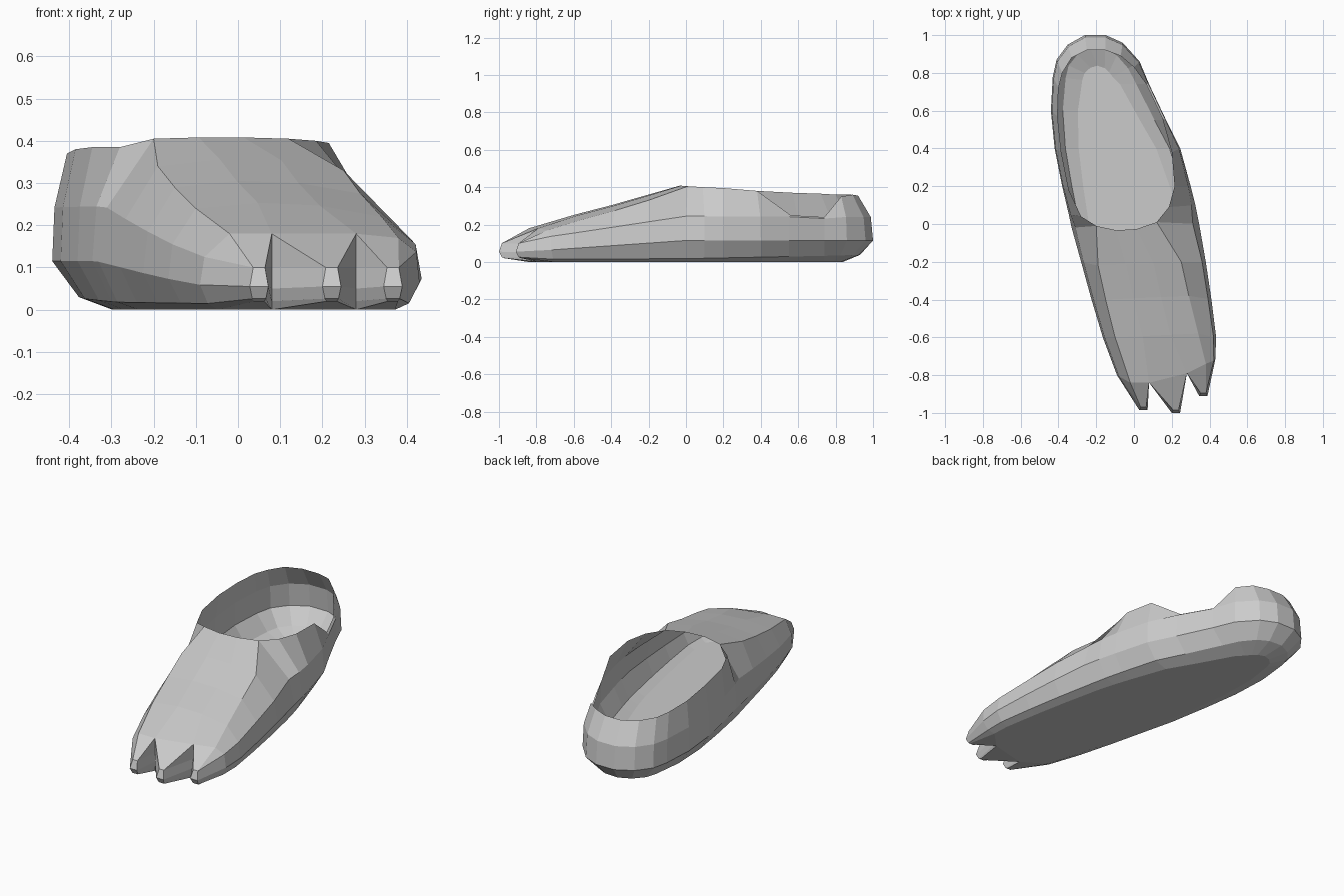
import bpy, bmesh
from mathutils import Vector

cube = bpy.data.objects.get("Cube")
if cube:
    bpy.data.objects.remove(cube)

# Wall columns from the left toe round the heel to the right toe:
# widest outline x, y, then top edge x, y, z
COLUMNS = [
    (.43, -.72, .38, -.74, .17), (.435, -.6, .34, -.58, .22), (.41, -.4, .29, -.38, .275),
    (.38, -.2, .25, -.2, .33), (.345, 0, .12, .01, .405), (.325, .1, .185, .09, .4),
    (.3, .2, .215, .2, .395), (.245, .4, .2, .38, .38), (.17, .55, .15, .56, .25),
    (.08, .74, .065, .74, .24), (.03, .86, 0, .83, .35), (-.06, .96, -.07, .89, .36),
    (-.15, 1, -.15, .92, .355), (-.26, 1, -.25, .92, .355), (-.35, .95, -.33, .88, .36),
    (-.41, .87, -.38, .8, .36), (-.43, .78, -.4, .72, .365), (-.44, .6, -.405, .57, .37),
    (-.42, .4, -.385, .38, .38), (-.38, .2, -.345, .18, .385), (-.345, .05, -.28, .04, .385),
    (-.33, -.02, -.2, -.01, .405), (-.28, -.2, -.19, -.22, .34), (-.225, -.4, -.15, -.4, .29),
    (-.165, -.6, -.1, -.6, .24), (-.09, -.8, -.02, -.84, .18),
]
ROWS = 5                                   # columns covered by the closed upper
NOTCHES = [(.28, -.79), (.08, -.84)]       # valleys between the claws
TIPS = [(.367, -.91), (.222, -1), (.05, -.985)]


def along(y, toe, middle, heel):
    """Blend a value from toe to heel."""
    return middle + (heel - middle) * y if y > 0 else middle + (toe - middle) * -y


bm = bmesh.new()


def vert(x, y, z):
    return bm.verts.new((x, y, z))


def face(*verts):
    bm.faces.new(verts)


def bridge(a, b):
    """Skin two neighbouring columns of points."""
    for i in range(min(len(a), len(b)) - 1):
        face(a[i], b[i], b[i + 1], a[i + 1])


def wall_column(ox, oy, tx, ty, tz):
    """Bottom, sole edge, widest line, side crease and top edge."""
    core_y = max(-.6, min(.75, oy))
    core = Vector((-.21 * core_y, core_y))
    out = Vector((ox, oy))
    inward = (core - out).normalized()
    sole = out + inward * along(oy, .02, .045, .075)
    bottom = sole + inward * along(oy, .03, .05, .1)
    crease = out.lerp(Vector((tx, ty)), .15)
    return [vert(*bottom, 0),
            vert(*sole, along(oy, .014, .018, .038)),
            vert(*out, along(oy, .045, .115, .115)),
            vert(*crease, min(along(oy, .095, .245, .24), tz - .008)),
            vert(tx, ty, tz)]


# Side walls and heel
walls = [wall_column(*c) for c in COLUMNS]
for a, b in zip(walls, walls[1:]):
    bridge(a, b)

# Valley columns between claws
valleys = [[vert(x, y, z) for z in (0, .02, .05, .1, .18)] for x, y in NOTCHES]

# Closed upper over the front of the foot
rows = [[walls[0][4], valleys[0][4], valleys[1][4], walls[-1][4]]]
for i in range(1, ROWS):
    left, right = walls[i][4], walls[-1 - i][4]
    last = i == ROWS - 1
    lift = Vector((0, -.03, .003)) if last else Vector((0, 0, .02))
    inner = [bm.verts.new(left.co.lerp(right.co, t / 3) + lift) for t in (1, 2)]
    rows.append([left, *inner, right])
for a, b in zip(rows, rows[1:]):
    bridge(a, b)

# Three claws, each between two base columns
bases = [walls[0], *valleys, walls[-1]]
for i, (x, y) in enumerate(TIPS):
    a, b = bases[i], bases[i + 1]
    tip_a, tip_b = [[vert(x + side * w, y + back, z) for w, back, z in
                     ((.012, .03, .02), (.016, .015, .026), (.022, 0, .055), (.014, .015, .1))]
                    for side in (1, -1)]
    bridge(a, tip_a)
    bridge(tip_a, tip_b)
    bridge(tip_b, b)
    face(a[4], a[3], tip_a[3])
    face(b[4], tip_b[3], b[3])
    face(a[4], tip_a[3], tip_b[3], b[4])
    face(a[0], b[0], tip_b[0], tip_a[0])

# Flat underside
face(*[w[0] for w in walls], valleys[1][0], valleys[0][0])

bmesh.ops.triangulate(bm, faces=[f for f in bm.faces if len(f.verts) > 4])
bmesh.ops.recalc_face_normals(bm, faces=bm.faces)
mesh = bpy.data.meshes.new("clawed_slipper")
bm.to_mesh(mesh)
bm.free()
slipper = bpy.data.objects.new("clawed_slipper", mesh)
bpy.context.collection.objects.link(slipper)

# Plain grey
grey = bpy.data.materials.new("plain_grey")
grey.use_nodes = True
colour = (.6, .6, .6, 1)
grey.diffuse_color = colour
grey.node_tree.nodes["Principled BSDF"].inputs["Base Color"].default_value = colour
mesh.materials.append(grey)
